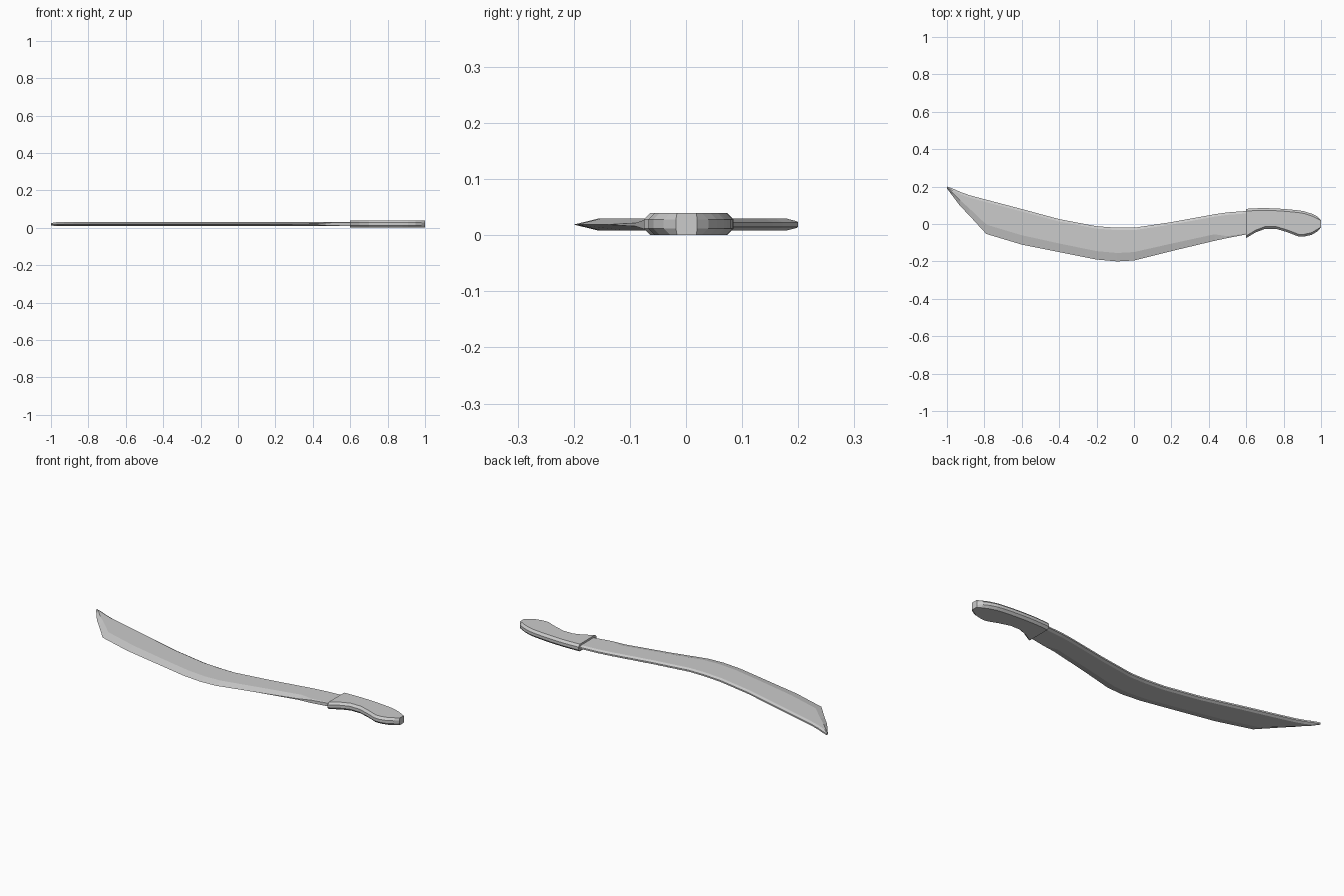
import bpy, bmesh


def ring(x, lo, hi, b, s, e, k, h, zmid):
    """Eight-sided section at x: b/s = lower/upper bevel widths,
    e/k = half thickness at lower/upper edge, h = half thickness of body."""
    half = [(lo, e), (lo + b, h), (hi - s, h), (hi, k)]
    return ([(x, y, zmid - z) for y, z in half] +
            [(x, y, zmid + z) for y, z in reversed(half)])


def loft(name, rings):
    bm = bmesh.new()
    loops = [[bm.verts.new(p) for p in r] for r in rings]
    for a, c in zip(loops, loops[1:]):
        n = len(a)
        for i in range(n):
            j = (i + 1) % n
            bm.faces.new((a[i], a[j], c[j], c[i]))
    bm.faces.new(loops[0])
    bm.faces.new(loops[-1])
    bmesh.ops.remove_doubles(bm, verts=bm.verts, dist=0.00005)
    bmesh.ops.recalc_face_normals(bm, faces=bm.faces)
    mesh = bpy.data.meshes.new(name)
    bm.to_mesh(mesh)
    bm.free()
    obj = bpy.data.objects.new(name, mesh)
    bpy.context.collection.objects.link(obj)
    return obj


# Blade: x, cutting edge y, spine y, bevel width, edge half thickness
blade = [
    (-1.0, 0.19, 0.20, 0.004, 0.0),
    (-0.97, 0.15, 0.19, 0.018, 0.0),
    (-0.93, 0.097, 0.172, 0.03, 0.0),
    (-0.88, 0.045, 0.154, 0.038, 0.0),
    (-0.79, -0.053, 0.13, 0.05, 0.0),
    (-0.6, -0.11, 0.08, 0.05, 0.0),
    (-0.4, -0.15, 0.026, 0.046, 0.0),
    (-0.2, -0.19, -0.012, 0.045, 0.0),
    (-0.09, -0.2, -0.02, 0.045, 0.0),
    (0.0, -0.195, -0.02, 0.045, 0.0),
    (0.2, -0.145, 0.01, 0.04, 0.0),
    (0.43, -0.09, 0.052, 0.035, 0.003),
    (0.5, -0.075, 0.062, 0.01, 0.008),
    (0.62, -0.052, 0.071, 0.004, 0.009),
]
loft("blade", [ring(x, lo, hi, b, min(0.013, (hi - lo) * 0.3), e, 0.004,
                    0.011 if x > -0.99 else 0.006, 0.019)
               for x, lo, hi, b, e in blade])

# Handle: x, lower y, upper y
handle = [
    (0.6, -0.075, 0.081), (0.65, -0.045, 0.084), (0.7, -0.026, 0.085),
    (0.76, -0.026, 0.083), (0.82, -0.044, 0.079), (0.88, -0.067, 0.073),
    (0.91, -0.067, 0.068), (0.95, -0.058, 0.055), (0.98, -0.04, 0.04),
    (1.0, -0.018, 0.02),
]
loft("handle", [ring(x, lo, hi, *([0.012 if x < 0.99 else 0.002] * 2),
                     0.008, 0.008, 0.02, 0.02)
                for x, lo, hi in handle])
